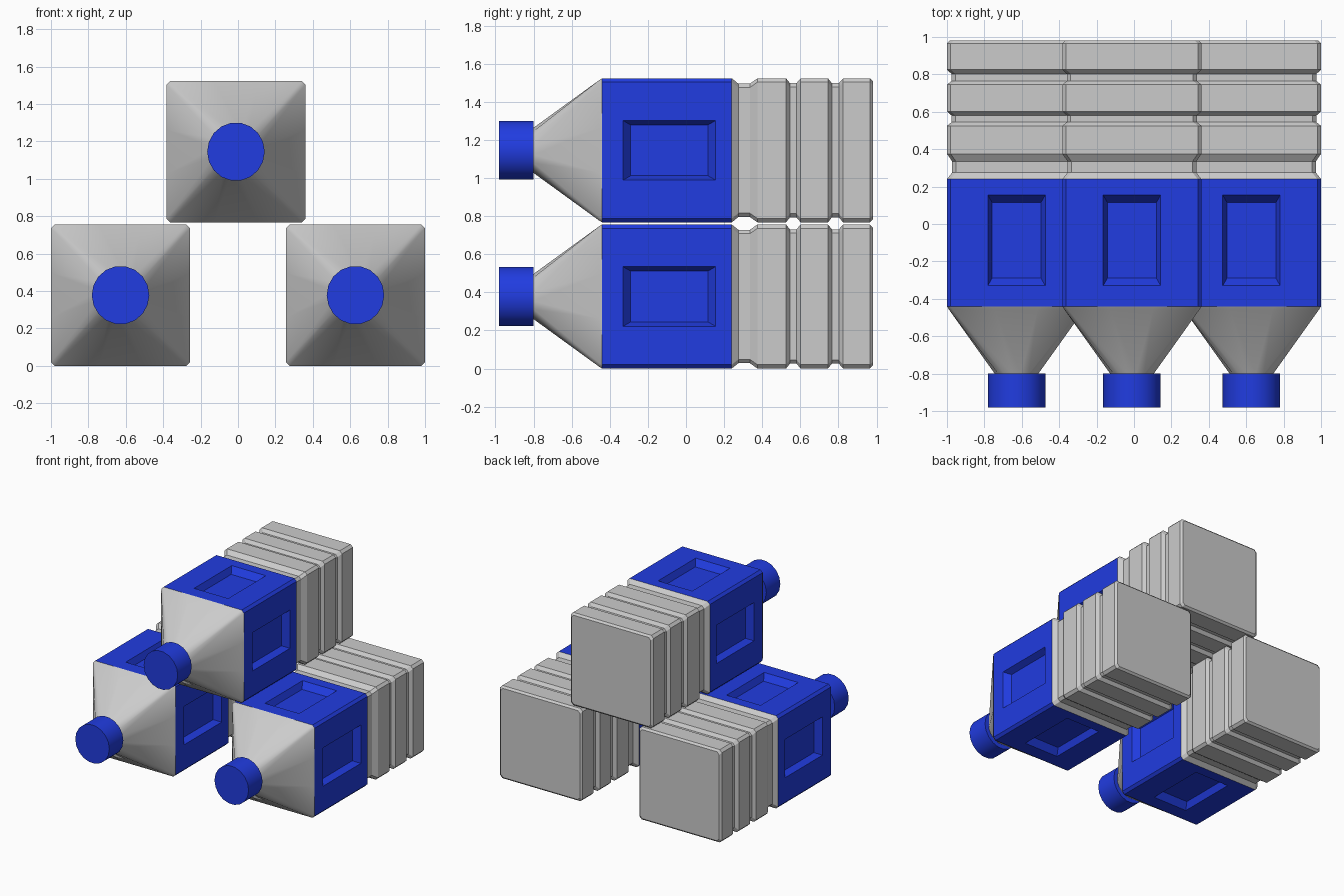
import bpy, bmesh
from math import cos, sin, pi, radians

if "Cube" in bpy.data.objects:
    bpy.data.objects.remove(bpy.data.objects["Cube"])

KX, KZ = 0.372 / 0.375, 0.378 / 0.375   # bottles are slightly taller than wide
H = 0.375                               # nominal half width

blue = bpy.data.materials.new("blue")
blue.diffuse_color = (0.015, 0.045, 0.75, 1)
blue.use_nodes = True
blue.node_tree.nodes["Principled BSDF"].inputs["Base Color"].default_value = blue.diffuse_color


def square(h, c=0.02):
    """Square section with chamfered corners, counter-clockwise in x, z."""
    pts = []
    for k in range(4):
        a = k * pi / 2
        for t in (-(h - c), h - c):
            pts.append((h * cos(a) - t * sin(a), h * sin(a) + t * cos(a)))
    return pts


def square16(h, c=0.02):
    """Same section with two extra points along each side."""
    s, pts = square(h, c), []
    for k in range(4):
        p, q = s[2 * k], s[2 * k + 1]
        for f in (0, 1 / 3, 2 / 3, 1):
            pts.append((p[0] + (q[0] - p[0]) * f, p[1] + (q[1] - p[1]) * f))
    return pts


def circle(r, n, start=0.0):
    return [(r * cos(start + 2 * pi * i / n), r * sin(start + 2 * pi * i / n)) for i in range(n)]


def finish(bm, name, material=None):
    me = bpy.data.meshes.new(name)
    bm.to_mesh(me)
    bm.free()
    if material:
        me.materials.append(material)
    return me


def loft(name, rings, front=False, back=False, material=None):
    """Skin a list of (y, section) rings along y."""
    bm = bmesh.new()
    vs = [[bm.verts.new((x * KX, y, z * KZ)) for x, z in sec] for y, sec in rings]
    n = len(vs[0])
    for a, b in zip(vs, vs[1:]):
        for i in range(n):
            j = (i + 1) % n
            bm.faces.new((a[i], b[i], b[j], a[j]))
    if front:
        bm.faces.new(vs[0])
    if back:
        bm.faces.new(vs[-1][::-1])
    return finish(bm, name, material)


def sleeve_mesh():
    """Blue box section with a recessed panel on each of its four sides."""
    bm = bmesh.new()
    # distance from axis, y start, y end, half width
    rects = [(H, -0.44, 0.24, H - 0.02),
             (H, -0.33, 0.155, 0.155),
             (H - 0.05, -0.29, 0.115, 0.132)]
    outer = []
    for k in range(4):
        ca, sa = cos(k * pi / 2), sin(k * pi / 2)
        loops = []
        for d, y0, y1, w in rects:
            loops.append([bm.verts.new(((d * ca - t * sa) * KX, y, (d * sa + t * ca) * KZ))
                          for y, t in ((y0, -w), (y1, -w), (y1, w), (y0, w))])
        for o, p in zip(loops, loops[1:]):
            for i in range(4):
                j = (i + 1) % 4
                bm.faces.new((o[i], o[j], p[j], p[i]))
        bm.faces.new(loops[-1])
        outer.append(loops[0])
    for k in range(4):   # corner chamfers
        o, p = outer[k], outer[(k + 1) % 4]
        bm.faces.new((o[3], o[2], p[1], p[0]))
    return finish(bm, "sleeve", blue)


# Ribbed base profile: y, half width
ribs = [(0.24, H), (0.275, 0.347), (0.335, 0.347), (0.375, H), (0.525, H),
        (0.545, 0.35), (0.58, 0.35), (0.602, H), (0.745, H),
        (0.765, 0.35), (0.802, 0.35), (0.825, H), (0.965, H), (0.98, 0.36)]

parts = {
    "cap": loft("cap", [(-0.98, circle(0.155, 18)), (-0.80, circle(0.155, 18))], True, True, blue),
    "shoulder": loft("shoulder", [(-0.81, circle(0.117, 16, -3 * pi / 16)), (-0.80, circle(0.12, 16, -3 * pi / 16)),
                                  (-0.455, square16(0.366)), (-0.44, square16(H))]),
    "sleeve": sleeve_mesh(),
    "ribbed_base": loft("ribbed_base", [(y, square(h)) for y, h in ribs], back=True),
}

# Three stacked bottles
for place, x, z in (("left", -0.628, 0.378), ("right", 0.628, 0.378), ("top", -0.011, 1.145)):
    for part, me in parts.items():
        ob = bpy.data.objects.new(f"{place}_bottle_{part}", me)
        ob.location = (x, 0, z)
        bpy.context.collection.objects.link(ob)

# Smooth shading on caps and shoulders
bpy.ops.object.select_all(action='DESELECT')
for ob in bpy.context.collection.objects:
    if ob.name.endswith(("cap", "shoulder")) and ob.name.startswith("left"):
        ob.select_set(True)
        bpy.context.view_layer.objects.active = ob
bpy.ops.object.shade_smooth_by_angle(angle=radians(40))
